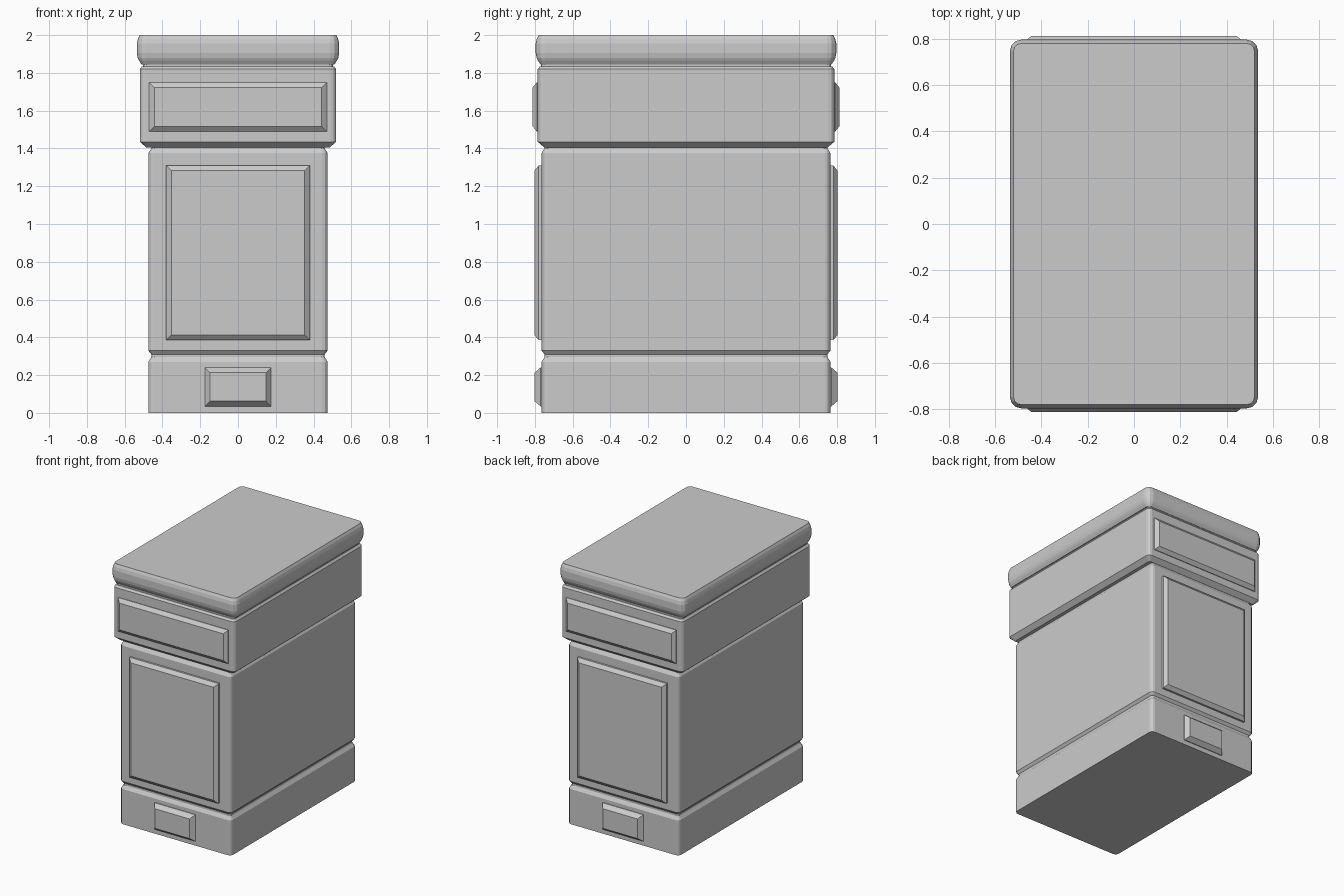
import bpy, bmesh, math

cube = bpy.data.objects.get("Cube")
if cube:
    bpy.data.objects.remove(cube, do_unlink=True)

grey = bpy.data.materials.new("plain grey")
grey.use_nodes = True
grey.diffuse_color = (0.6, 0.6, 0.6, 1)
grey.node_tree.nodes["Principled BSDF"].inputs["Base Color"].default_value = (0.6, 0.6, 0.6, 1)


def finish(name, bm):
    bmesh.ops.recalc_face_normals(bm, faces=bm.faces)
    mesh = bpy.data.meshes.new(name)
    bm.to_mesh(mesh)
    bm.free()
    mesh.materials.append(grey)
    obj = bpy.data.objects.new(name, mesh)
    bpy.context.collection.objects.link(obj)
    return obj


def loft(bm, rings):
    """Bridge equal-length rings of points and cap both ends."""
    loops = [[bm.verts.new(p) for p in ring] for ring in rings]
    n = len(loops[0])
    for a, b in zip(loops, loops[1:]):
        for i in range(n):
            j = (i + 1) % n
            bm.faces.new((a[i], a[j], b[j], b[i]))
    bm.faces.new(loops[0][::-1])
    bm.faces.new(loops[-1])


def rounded_rect(hx, hy, z, r, steps=3):
    points = []
    for k, (sx, sy) in enumerate(((1, 1), (-1, 1), (-1, -1), (1, -1))):
        for s in range(steps + 1):
            a = math.pi / 2 * (k + s / steps)
            points.append((sx * (hx - r) + r * math.cos(a),
                           sy * (hy - r) + r * math.sin(a), z))
    return points


def block(name, hx, hy, r, profile):
    """Rounded block; profile is a list of (height, inset)."""
    bm = bmesh.new()
    loft(bm, [rounded_rect(hx - d, hy - d, z, max(r - d, 0.01)) for z, d in profile])
    return finish(name, bm)


def panel(name, side, hx, z0, z1, back, mid, front, bevel):
    """Raised panel with a chamfered border; side is -1 front, +1 back."""
    bm = bmesh.new()
    rings = []
    for y, d in ((back, 0), (mid, 0), (front, bevel)):
        x, lo, hi = hx - d, z0 + d, z1 - d
        rings.append([(-x, side * y, lo), (x, side * y, lo),
                      (x, side * y, hi), (-x, side * y, hi)])
    loft(bm, rings)
    return finish(name, bm)


# Main stacked blocks with grooves between them
block("plinth", 0.475, 0.765, 0.03, [(0, 0), (0.27, 0), (0.295, 0.016)])
block("lower_groove", 0.459, 0.749, 0.02, [(0.29, 0), (0.315, 0)])
block("cabinet_body", 0.475, 0.765, 0.03,
      [(0.31, 0.016), (0.33, 0), (1.375, 0), (1.4, 0.016)])
block("upper_groove", 0.459, 0.749, 0.02, [(1.39, 0), (1.415, 0)])
block("drawer_section", 0.52, 0.785, 0.03,
      [(1.405, 0.035), (1.435, 0), (1.82, 0), (1.835, 0.012)])
block("top_groove", 0.503, 0.768, 0.02, [(1.83, 0), (1.855, 0)])
block("worktop", 0.536, 0.796, 0.05,
      [(1.845, 0.025), (1.865, 0.012), (1.88, 0.005), (1.905, 0),
       (1.955, 0), (1.98, 0.006), (2, 0.016)])

# Raised panels on both ends
for label, side in (("front", -1), ("back", 1)):
    panel(label + "_drawer_panel", side, 0.47, 1.49, 1.75, 0.77, 0.79, 0.812, 0.027)
    panel(label + "_door_panel", side, 0.38, 0.385, 1.31, 0.75, 0.78, 0.802, 0.027)
    panel(label + "_plinth_panel", side, 0.175, 0.035, 0.24, 0.75, 0.77, 0.802, 0.027)
